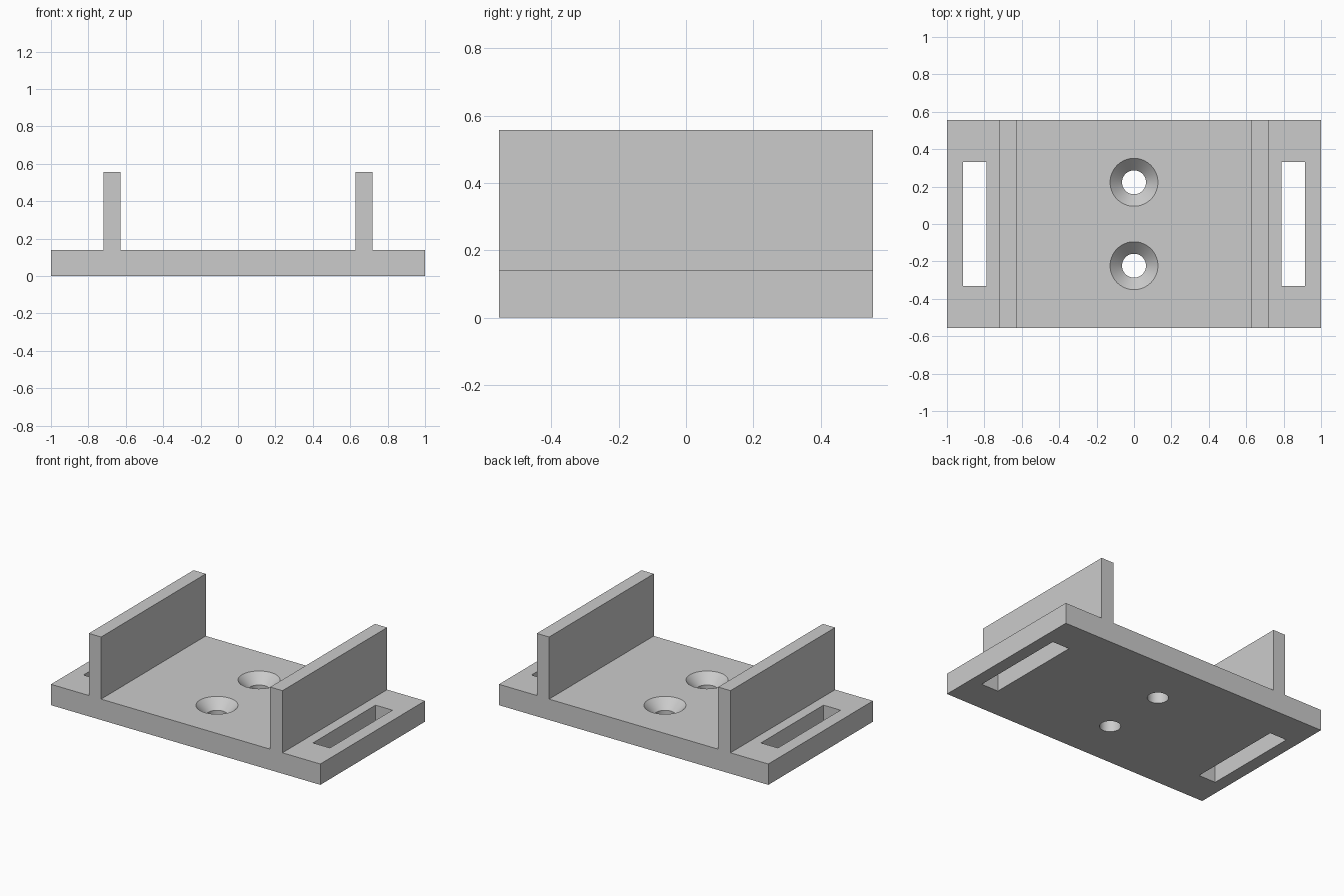
import bpy, bmesh, math
from mathutils import Matrix

cube = bpy.data.objects.get("Cube")
if cube:
    bpy.data.objects.remove(cube, do_unlink=True)

grey = bpy.data.materials.new("matte grey")
grey.use_nodes = True
grey.diffuse_color = (0.6, 0.6, 0.6, 1)
grey.node_tree.nodes["Principled BSDF"].inputs["Base Color"].default_value = (0.6, 0.6, 0.6, 1)

HALF_DEPTH = 0.555
PLATE_TOP, WALL_TOP = 0.14, 0.557
WALL_IN, WALL_OUT = 0.628, 0.719
HOLE_R, SINK_R = 0.064, 0.128


def add_object(name, bm):
    bmesh.ops.recalc_face_normals(bm, faces=bm.faces)
    mesh = bpy.data.meshes.new(name)
    bm.to_mesh(mesh)
    bm.free()
    mesh.materials.append(grey)
    obj = bpy.data.objects.new(name, mesh)
    bpy.context.collection.objects.link(obj)
    return obj


def box_cutter(name, x, size_x, size_y):
    bm = bmesh.new()
    bmesh.ops.create_cube(bm, size=1, matrix=Matrix.Translation((x, 0, PLATE_TOP / 2))
                          @ Matrix.Diagonal((size_x, size_y, 0.3, 1)))
    return add_object(name, bm)


def cone_cutter(name, y, low, high, r_low, r_high):
    bm = bmesh.new()
    bmesh.ops.create_cone(bm, cap_ends=True, segments=64, radius1=r_low, radius2=r_high,
                          depth=high - low, matrix=Matrix.Translation((0, y, (low + high) / 2)))
    return add_object(name, bm)


# Base plate with two upright walls, extruded from one section
half = [(1, 0), (1, PLATE_TOP), (WALL_OUT, PLATE_TOP), (WALL_OUT, WALL_TOP),
        (WALL_IN, WALL_TOP), (WALL_IN, PLATE_TOP)]
section = half + [(-x, z) for x, z in reversed(half)]
bm = bmesh.new()
face = bm.faces.new([bm.verts.new((x, -HALF_DEPTH, z)) for x, z in section])
extruded = bmesh.ops.extrude_face_region(bm, geom=[face])["geom"]
bmesh.ops.translate(bm, vec=(0, 2 * HALF_DEPTH, 0),
                    verts=[v for v in extruded if isinstance(v, bmesh.types.BMVert)])
bracket = add_object("mounting_bracket", bm)

# Strap slots and countersunk screw holes
cutters = [box_cutter("slot_cutter", side * 0.852, 0.126, 0.664) for side in (-1, 1)]
sink_low, lift = PLATE_TOP - (SINK_R - HOLE_R), 0.02
for y in (-0.223, 0.223):
    cutters.append(cone_cutter("screw_hole_cutter", y, -0.1, 0.2, HOLE_R, HOLE_R))
    cutters.append(cone_cutter("countersink_cutter", y, sink_low, PLATE_TOP + lift,
                               HOLE_R, SINK_R + lift))

bpy.ops.object.select_all(action='DESELECT')
bpy.context.view_layer.objects.active = bracket
bracket.select_set(True)
for cutter in cutters:
    mod = bracket.modifiers.new("cut", 'BOOLEAN')
    mod.operation, mod.solver, mod.object = 'DIFFERENCE', 'EXACT', cutter
    bpy.ops.object.modifier_apply(modifier=mod.name)
    bpy.data.objects.remove(cutter, do_unlink=True)

bpy.ops.object.shade_smooth_by_angle(angle=math.radians(30))
